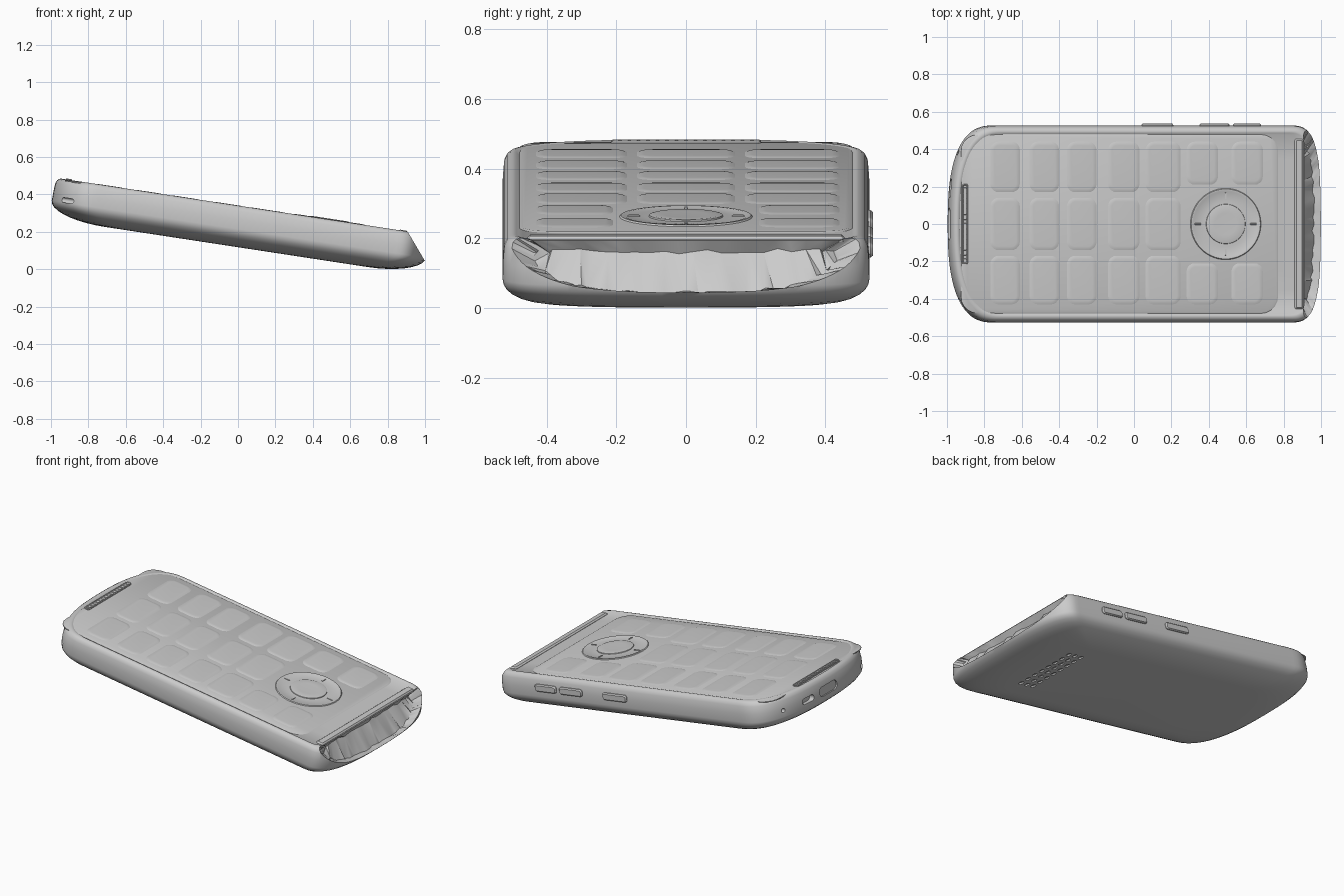
import bpy, bmesh, math, random
from mathutils import Vector, Matrix

if "Cube" in bpy.data.objects:
    bpy.data.objects.remove(bpy.data.objects["Cube"])

random.seed(4)
TILT = Matrix.Rotation(math.radians(8.68), 3, 'Y')   # handset lies tilted, right end low
HALF_W = 0.527


def add_loft(bm, rings, caps=True):
    """Skin a list of equal-length closed rings and cap both ends."""
    vs = [[bm.verts.new(p) for p in r] for r in rings]
    n = len(vs[0])
    for a, b in zip(vs, vs[1:]):
        for i in range(n):
            j = (i + 1) % n
            bm.faces.new((a[i], a[j], b[j], b[i]))
    bm.faces.new(vs[0][::-1])
    bm.faces.new(vs[-1])


def finish(name, bm):
    bmesh.ops.recalc_face_normals(bm, faces=bm.faces[:])
    bmesh.ops.transform(bm, matrix=TILT.to_4x4(), verts=bm.verts[:])
    me = bpy.data.meshes.new(name)
    bm.to_mesh(me)
    bm.free()
    ob = bpy.data.objects.new(name, me)
    bpy.context.collection.objects.link(ob)
    return ob


def rrect(cx, cy, hx, hy, r, n=5):
    pts = []
    for k, (sx, sy) in enumerate(((1, 1), (-1, 1), (-1, -1), (1, -1))):
        for i in range(n + 1):
            a = math.pi / 2 * (k + i / n)
            pts.append((cx + sx * (hx - r) + r * math.cos(a),
                        cy + sy * (hy - r) + r * math.sin(a)))
    return pts


def plate(cx, cy, hx, hy, r, levels, axis='W'):
    """Rounded-rectangle rings at (height, inset) levels; axis W=up, Y=side, U=end."""
    out = []
    for h, e in levels:
        p = rrect(cx, cy, hx - e, hy - e, max(r - e, 0.001))
        out.append([{'W': (a, b, h), 'Y': (a, h, b), 'U': (h, a, b)}[axis] for a, b in p])
    return out


def part(name, *lofts):
    bm = bmesh.new()
    for l in lofts:
        add_loft(bm, l)
    return finish(name, bm)


def ux(x):            # top-view x to position along the tilted body
    return (x - 0.05) / 0.989


def span(x0, x1):
    return (ux(x0) + ux(x1)) / 2, (x1 - x0) / 2


# Body outline: softly rounded left end, squarer right end
def outline():
    pts = []
    N = 48
    for i in range(N + 1):                       # right end, from -y to +y
        t = -math.pi / 2 + math.pi * i / N
        s, c = math.sin(t), max(math.cos(t), 0)
        pts.append((0.82 + 0.165 * c ** (2 / 2.7), math.copysign(HALF_W * abs(s) ** (2 / 2.7), s)))
    for i in range(N + 1):                       # left end, from +y to -y
        t = math.pi / 2 - math.pi * i / N
        s, c = math.sin(t), max(math.cos(t), 0)
        pts.append((-0.79 - 0.25 * c ** (2 / 2.6), math.copysign(HALF_W * abs(s) ** (2 / 2.6), s)))
    return pts


OUT = outline()
UC, UH = (0.985 - 1.04) / 2, (0.985 + 1.04) / 2


def ring(w, iu, iy):
    return [(UC + (u - UC) * (UH - iu) / UH, y * (HALF_W - iy) / HALF_W, w) for u, y in OUT]


# Body: rounded belly, upright sides, raised rim around the face
rings = []
for k in range(9, -1, -1):
    a = math.pi / 2 * k / 9
    rings.append(ring(0.212 - 0.096 * math.sin(a), 0.3 * (1 - math.cos(a)), 0.2 * (1 - math.cos(a))))
for w, e in ((0.262, 0.001), (0.308, 0.005), (0.325, 0.013), (0.333, 0.022), (0.336, 0.032),
             (0.335, 0.04), (0.330, 0.047)):
    rings.append(ring(w, e, e))
bm = bmesh.new()
add_loft(bm, rings)
bmesh.ops.recalc_face_normals(bm, faces=bm.faces[:])

# Slanted broken end: slice, then push a ragged hollow into the cut
nrm = Vector((0.145, 0, 0.118)).normalized()
res = bmesh.ops.bisect_plane(bm, geom=bm.verts[:] + bm.edges[:] + bm.faces[:], plane_co=(0.983, 0, 0.192),
                             plane_no=nrm, clear_outer=True)
rim = [e for e in bm.edges if e.is_boundary]
bmesh.ops.subdivide_edges(bm, edges=[e for e in rim if e.calc_length() > 0.2], cuts=18)
rim = [e for e in bm.edges if e.is_boundary]
cap = bmesh.ops.contextual_create(bm, geom=rim)['faces'][0]
cap.normal_update()
ctr = Vector((0.915, 0, 0.262))
inner = bmesh.ops.extrude_discrete_faces(bm, faces=[cap])['faces'][0]
slope = Vector((0.118, 0, -0.145)).normalized()
loop_verts = list(inner.verts)
outer_map = [v.co.copy() for v in loop_verts]
for v, co in zip(loop_verts, outer_map):
    d = co - ctr
    s = d.dot(slope)
    v.co = ctr + Vector((0, d.y * 0.88, 0)) + slope * s * 0.80 - nrm * (0.026 + random.uniform(-.008, .008)) \
        + slope * random.uniform(-0.006, 0.006)
bmesh.ops.triangulate(bm, faces=[inner])
body = finish("body", bm)

# Sockets in the left end and speaker holes in the belly
cuts = []
for y, w, hy, hw, depth in ((0.38, 0.25, 0.012, 0.012, -0.93), (0.19, 0.25, 0.05, 0.018, -1.005),
                            (0, 0.25, 0.085, 0.028, -1.03), (-0.44, 0.225, 0.045, 0.013, -0.91)):
    cuts.append(plate(y, w, hy, hw, min(hy, hw) * 0.95, ((-1.1, 0), (depth, 0)), 'U'))
for i in range(3):
    for j in range(8):
        cuts.append(plate(0.56 + 0.045 * i, -0.21 + 0.06 * j, 0.011, 0.017, 0.01, ((0.08, 0), (0.124, 0))))
cutter = part("socket_cutter", *cuts)
cutter.hide_render = True
mod = body.modifiers.new("sockets", 'BOOLEAN')
mod.operation = 'DIFFERENCE'
mod.object = cutter
mod.solver = 'EXACT'
bpy.context.view_layer.objects.active = body
bpy.ops.object.modifier_apply(modifier=mod.name)
bpy.data.objects.remove(cutter)

# Face panel
c, h = span(-0.935, 0.78)
part("face_panel", plate(c, 0, h, 0.478, 0.09, ((0.325, 0), (0.330, 0), (0.3335, 0.008))))

# Key pads: three rows, the later columns leave room for the dial
columns = ((-0.77, -0.61), (-0.56, -0.40), (-0.36, -0.20), (-0.14, 0.03), (0.06, 0.25), (0.28, 0.45), (0.52, 0.69))
keys = []
for k, (x0, x1) in enumerate(columns):
    c, h = span(x0, x1)
    for y0, y1 in ((0.17, 0.44), (-0.14, 0.14), (-0.43, -0.17)):
        if k > 4:
            if y0 == -0.14:
                continue
            y0, y1 = (max(y0, 0.21), y1) if y0 > 0 else (y0, min(y1, -0.21))
        keys.append(plate(c, (y0 + y1) / 2, h, (y1 - y0) / 2, 0.045,
                          ((0.332, 0), (0.3335, 0), (0.3365, 0.010), (0.3372, 0.02))))
part("key_pads", *keys)

# Dial: ridge ring, centre button and four ticks
cu = ux(0.49)


def disc(levels, n=56):
    return [[(cu + r * math.cos(2 * math.pi * i / n), r * math.sin(2 * math.pi * i / n), w)
             for i in range(n)] for r, w in levels]


part("dial_ring", disc(((0.192, 0.332), (0.187, 0.338), (0.178, 0.338), (0.172, 0.335), (0.12, 0.335))))
part("dial_button", disc(((0.107, 0.333), (0.105, 0.339), (0.098, 0.341), (0.06, 0.340), (0.02, 0.3395))))
ticks = []
for a in range(4):
    dx, dy = round(math.cos(a * math.pi / 2)), round(math.sin(a * math.pi / 2))
    ticks.append(plate(cu + 0.15 * dx, 0.15 * dy, 0.005 + 0.013 * abs(dx), 0.005 + 0.013 * abs(dy),
                       0.004, ((0.333, 0), (0.3385, 0.001))))
part("dial_ticks", *ticks)

# Earpiece slot near the left end
ear = [plate(ux(-0.905), 0, 0.017, 0.215, 0.012, ((0.328, 0), (0.338, 0), (0.341, 0.004), (0.337, 0.008)))]
for j in range(15):
    ear.append(plate(ux(-0.905), -0.19 + 0.0271 * j, 0.010, 0.005, 0.003, ((0.335, 0), (0.3405, 0.001))))
part("earpiece", *ear)

# Raised lip along the broken end
part("end_lip", plate(0.842, 0, 0.024, 0.455, 0.012, ((0.325, 0), (0.332, 0), (0.340, 0.008))))

# Side buttons on the back edge
buttons = []
for x0, x1 in ((0.05, 0.22), (0.36, 0.52), (0.54, 0.69)):
    c, h = span(x0, x1)
    buttons.append(plate(c, 0.265, h, 0.022, 0.016, ((0.515, 0), (0.530, 0), (0.537, 0.006)), 'Y'))
part("side_buttons", *buttons)

# Smooth shading with crisp edges
for ob in bpy.context.scene.objects:
    ob.select_set(True)
bpy.context.view_layer.objects.active = body
bpy.ops.object.shade_smooth_by_angle(angle=math.radians(35))
